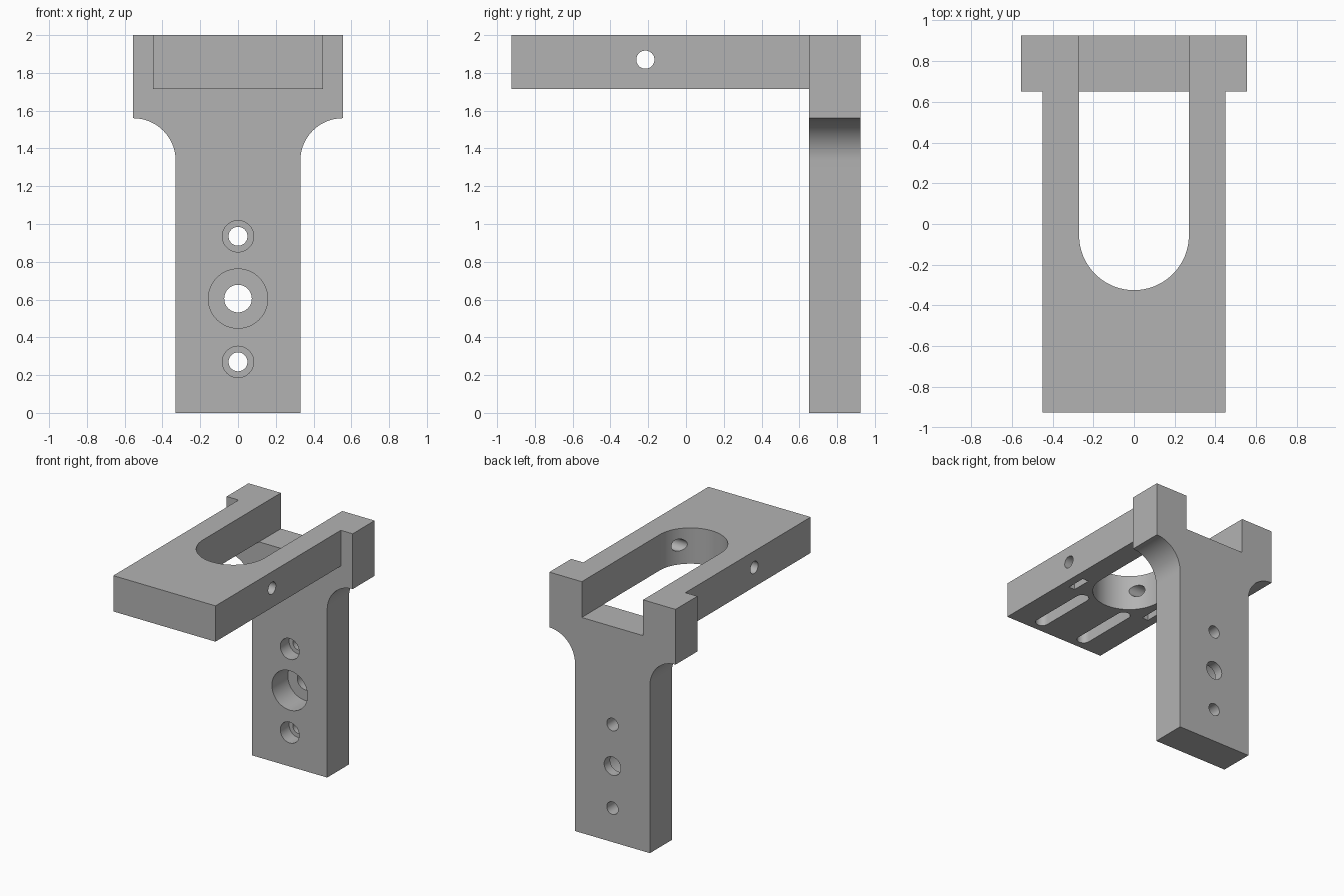
import bpy, bmesh, math
from mathutils import Matrix, Vector

if "Cube" in bpy.data.objects:
    bpy.data.objects.remove(bpy.data.objects["Cube"], do_unlink=True)

grey = bpy.data.materials.new("plain_grey")
grey.use_nodes = True
grey.diffuse_color = (0.45, 0.45, 0.45, 1)
grey.node_tree.nodes["Principled BSDF"].inputs["Base Color"].default_value = (0.45, 0.45, 0.45, 1)


def arc(cx, cy, r, start, end, steps=24):
    """Points on an arc, angles in degrees."""
    angles = [math.radians(start + (end - start) * i / steps) for i in range(steps + 1)]
    return [(cx + r * math.cos(a), cy + r * math.sin(a)) for a in angles]


def prism(name, outline, axis, low, high):
    """Extrude a flat outline along x (outline in y, z), y (x, z) or z (x, y)."""
    place = {"x": lambda u, v: (low, u, v),
             "y": lambda u, v: (u, low, v),
             "z": lambda u, v: (u, v, low)}[axis]
    bm = bmesh.new()
    face = bm.faces.new([bm.verts.new(place(u, v)) for u, v in outline])
    top = bmesh.ops.extrude_face_region(bm, geom=[face])["geom"]
    shift = Vector([high - low if axis == k else 0 for k in "xyz"])
    bmesh.ops.translate(bm, vec=shift, verts=[g for g in top if isinstance(g, bmesh.types.BMVert)])
    bmesh.ops.recalc_face_normals(bm, faces=bm.faces)
    mesh = bpy.data.meshes.new(name)
    bm.to_mesh(mesh)
    bm.free()
    mesh.materials.append(grey)
    obj = bpy.data.objects.new(name, mesh)
    bpy.context.collection.objects.link(obj)
    return obj


def disc(cx, cy, r):
    return arc(cx, cy, r, 0, 360, 48)[:-1]


def box(x0, x1, y0, y1):
    return [(x0, y0), (x1, y0), (x1, y1), (x0, y1)]


def combine(target, tool, operation):
    """Apply a boolean and remove the tool."""
    tool.hide_render = True
    mod = target.modifiers.new("boolean", "BOOLEAN")
    mod.operation, mod.solver, mod.object = operation, "EXACT", tool
    bpy.context.view_layer.objects.active = target
    bpy.ops.object.modifier_apply(modifier=mod.name)
    bpy.data.objects.remove(tool, do_unlink=True)


FRONT, JOIN, BACK = -0.925, 0.65, 0.925
UNDER, TOP = 1.715, 2.0

# Upright post: narrow stem, concave shoulders, notched head
right_half = [(0.33, 0)] + arc(0.555, 1.335, 0.225, 180, 90)
right_half += [(0.555, TOP), (0.27, TOP), (0.27, UNDER)]
outline = right_half + [(-x, z) for x, z in reversed(right_half)]
bracket = prism("bracket", outline, "y", JOIN, BACK)

# Horizontal plate with a U-shaped opening
opening = arc(0, -0.055, 0.27, 0, -180, 48)
outline = [(-0.45, JOIN), (-0.45, FRONT), (0.45, FRONT), (0.45, JOIN), (0.27, JOIN)]
outline += opening + [(-0.27, JOIN)]
plate = prism("plate", outline, "z", UNDER, TOP)
combine(bracket, plate, "UNION")

# Counterbored holes in the post: height, hole radius, bore radius, bore depth
for z, hole, bore, depth in [(0.935, 0.05, 0.083, 0.11),
                             (0.605, 0.073, 0.157, 0.2),
                             (0.27, 0.05, 0.083, 0.11)]:
    combine(bracket, prism("bore_cutter", disc(0, z, bore), "y", JOIN - 0.1, JOIN + depth), "DIFFERENCE")
    combine(bracket, prism("hole_cutter", disc(0, z, hole), "y", JOIN - 0.1, BACK + 0.1), "DIFFERENCE")

# Cross hole through both plate arms
combine(bracket, prism("cross_hole_cutter", disc(-0.215, 1.87, 0.048), "x", -0.6, 0.6), "DIFFERENCE")

# Blind grooves and nut pockets in the underside
for side in (-1, 1):
    x = side * 0.2
    groove = arc(x, -0.36, 0.05, 0, 180, 16) + arc(x, -0.82, 0.05, 180, 360, 16)
    combine(bracket, prism("groove_cutter", groove, "z", UNDER - 0.1, UNDER + 0.14), "DIFFERENCE")
    x = side * 0.355
    pocket = box(x - 0.027, x + 0.027, -0.295, -0.135)
    combine(bracket, prism("pocket_cutter", pocket, "z", UNDER - 0.1, UNDER + 0.23), "DIFFERENCE")

# Smooth curved walls, keep corners crisp
bpy.ops.object.select_all(action="DESELECT")
bracket.select_set(True)
bpy.context.view_layer.objects.active = bracket
bpy.ops.object.shade_smooth_by_angle(angle=math.radians(30))
